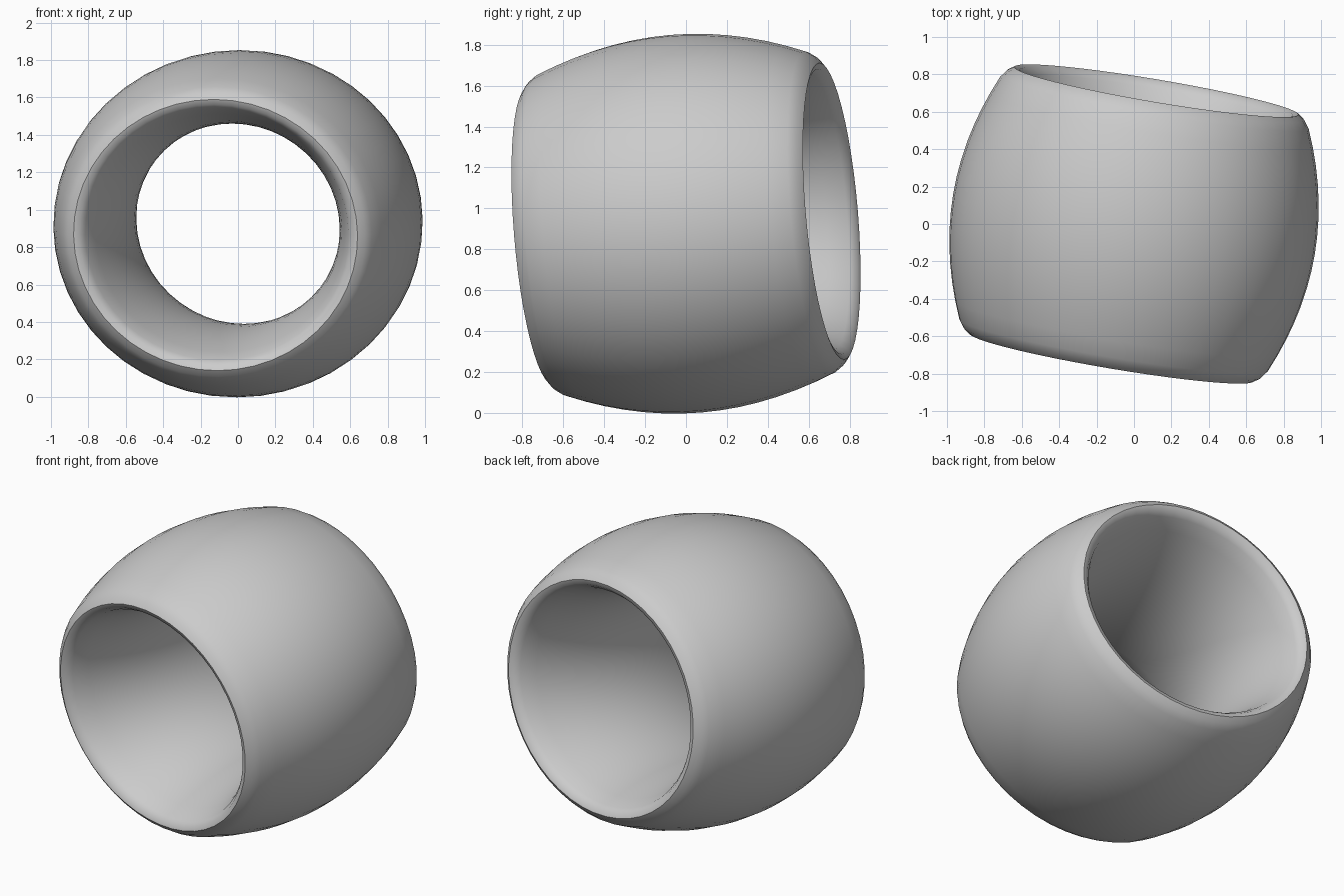
import bpy, bmesh, math
from mathutils import Vector

if "Cube" in bpy.data.objects:
    bpy.data.objects.remove(bpy.data.objects["Cube"])

SEGMENTS = 48
HALF = 0.725          # half length along the axis
FLATTEN = 0.945       # height to width ratio of the cross-section

# Tilted frame: the tube runs along "axis"
axis = Vector((0.165, 0.98, 0.083)).normalized()
side = Vector((0, 0, 1)).cross(axis).normalized() * -1
up = side.cross(axis).normalized()
centre = Vector((0, 0, 0.925))

# Closed section (distance along axis, radius): bulging outer wall, rounded rims, waisted bore
steps = 14
outer = [(t, 0.98 - 0.33 * t * t) for t in
         (-0.66 + 1.32 * i / steps for i in range(steps + 1))]
bore = [(t, 0.575 + 0.3 * t * t) for t in
        (0.68 - 1.36 * i / steps for i in range(steps + 1))]
rim = [(0.70, 0.806), (HALF, 0.77), (0.715, 0.74)]
section = outer + rim + bore + [(-t, r) for t, r in reversed(rim)]

# Revolve the section
bm = bmesh.new()
rings = []
for i in range(SEGMENTS):
    a = 2 * math.pi * i / SEGMENTS
    spoke = side * math.cos(a) + up * (FLATTEN * math.sin(a))
    rings.append([bm.verts.new(centre + axis * t + spoke * r) for t, r in section])
n = len(section)
for i in range(SEGMENTS):
    p, q = rings[i], rings[(i + 1) % SEGMENTS]
    for j in range(n):
        k = (j + 1) % n
        bm.faces.new((p[j], p[k], q[k], q[j]))
bmesh.ops.recalc_face_normals(bm, faces=bm.faces)

mesh = bpy.data.meshes.new("barrel_ring")
bm.to_mesh(mesh)
bm.free()
ring = bpy.data.objects.new("barrel_ring", mesh)
bpy.context.collection.objects.link(ring)

grey = bpy.data.materials.new("light_grey")
grey.diffuse_color = (0.6, 0.6, 0.6, 1)
grey.use_nodes = True
grey.node_tree.nodes["Principled BSDF"].inputs["Base Color"].default_value = grey.diffuse_color
mesh.materials.append(grey)

# Smooth walls, crisp rim edge
bpy.context.view_layer.objects.active = ring
ring.select_set(True)
bpy.ops.object.shade_smooth_by_angle(angle=math.radians(50))
